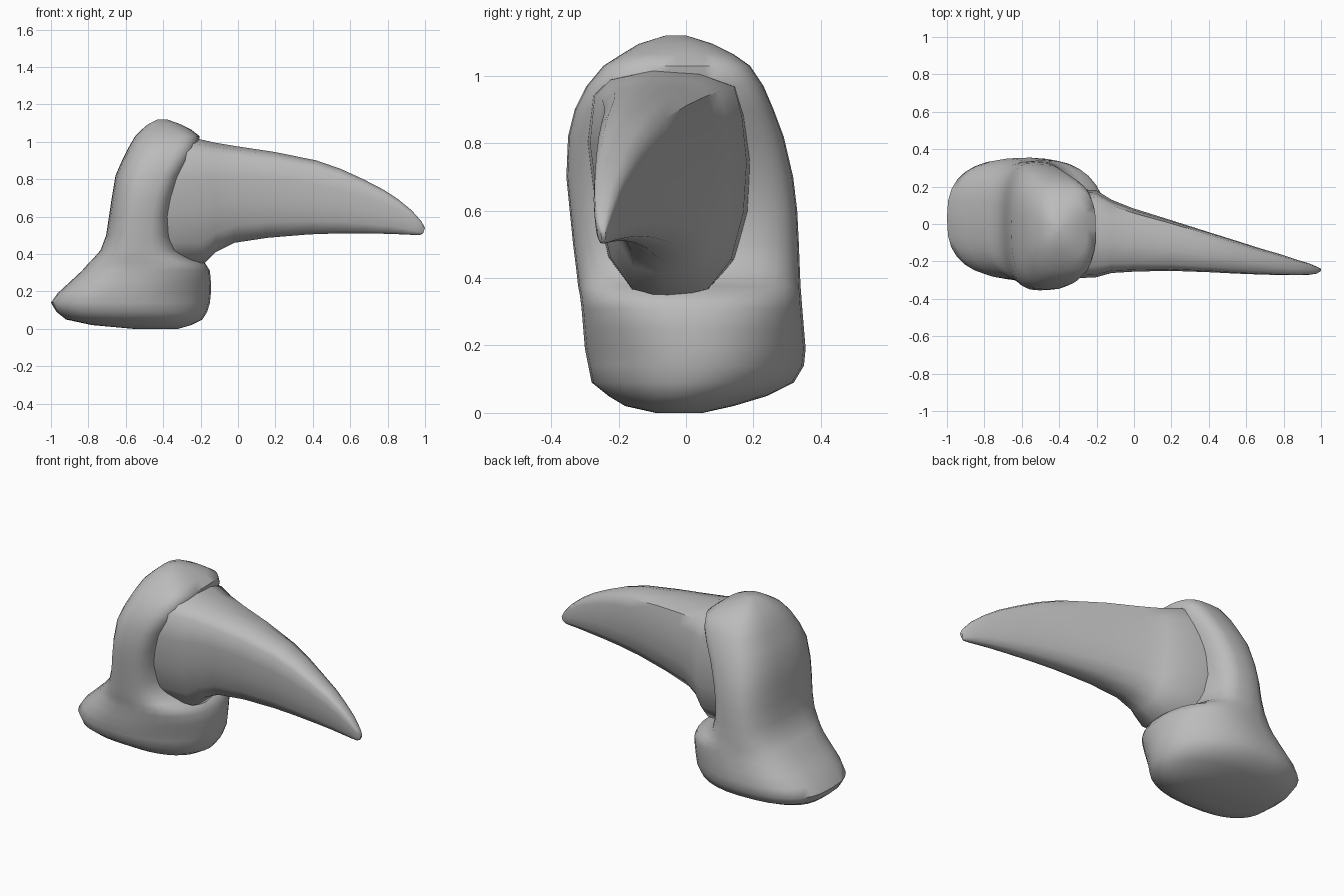
import bpy, bmesh, math

cube = bpy.data.objects.get("Cube")
if cube:
    bpy.data.objects.remove(cube)

grey = bpy.data.materials.new("plain_grey")
grey.use_nodes = True
tone = (0.5, 0.5, 0.5, 1)
grey.diffuse_color = tone
grey.node_tree.nodes["Principled BSDF"].inputs["Base Color"].default_value = tone


def loft(name, rings, angle):
    """Skin a list of equal-length point rings and cap both ends."""
    bm = bmesh.new()
    rows = [[bm.verts.new(p) for p in ring] for ring in rings]
    n = len(rows[0])
    for a, b in zip(rows, rows[1:]):
        for i in range(n):
            j = (i + 1) % n
            bm.faces.new((a[i], a[j], b[j], b[i]))
    bm.faces.new(rows[0])
    bm.faces.new(rows[-1])
    bmesh.ops.recalc_face_normals(bm, faces=bm.faces)
    mesh = bpy.data.meshes.new(name)
    bm.to_mesh(mesh)
    bm.free()
    obj = bpy.data.objects.new(name, mesh)
    bpy.context.collection.objects.link(obj)
    mesh.materials.append(grey)
    bpy.ops.object.select_all(action="DESELECT")
    obj.select_set(True)
    bpy.context.view_layer.objects.active = obj
    bpy.ops.object.shade_smooth_by_angle(angle=math.radians(angle))


def rounded_ring(z, x0, x1, y0, y1, front_power, n=32):
    """Horizontal rounded outline; front_power sets how square the +x half is."""
    ring = []
    for i in range(n):
        c, s = math.cos(math.tau * i / n), math.sin(math.tau * i / n)
        power = front_power if c > 0 else 2.7
        bx, by = (math.copysign(abs(v) ** (2 / power), v) for v in (c, s))
        ring.append(((x0 + x1) / 2 + (x1 - x0) / 2 * bx,
                     (y0 + y1) / 2 + (y1 - y0) / 2 * by, z))
    return ring


# Toe bone: height, x range, y range, squareness on the claw side
toe = [(0, -.56, -.32, -.09, .05, 2), (.02, -.78, -.25, -.18, .14, 2),
       (.05, -.92, -.19, -.23, .24, 2), (.09, -.97, -.165, -.28, .32, 2),
       (.14, -1, -.15, -.29, .35, 2), (.19, -.965, -.145, -.3, .355, 2),
       (.25, -.9, -.145, -.305, .35, 2.1), (.31, -.835, -.15, -.31, .345, 2.2),
       (.35, -.8, -.175, -.315, .342, 2.3), (.375, -.775, -.24, -.32, .34, 2.5),
       (.42, -.735, -.32, -.325, .338, 2.9), (.5, -.705, -.35, -.335, .335, 3.2),
       (.6, -.69, -.355, -.345, .33, 3.4), (.7, -.675, -.335, -.355, .318, 3.4),
       (.82, -.655, -.29, -.35, .29, 3.4), (.9, -.62, -.245, -.33, .26, 3.4),
       (.97, -.585, -.215, -.295, .23, 3.4), (1.03, -.55, -.205, -.245, .19, 3.2),
       (1.065, -.515, -.25, -.19, .14, 2.8), (1.095, -.48, -.31, -.14, .08, 2.4),
       (1.12, -.43, -.38, -.06, 0, 2)]
loft("toe_bone", [rounded_ring(*r) for r in toe], 60)

# Claw cross-section: front to back, bottom to top, bulging at mid height
section = [(.03, .89), (.13, .96), (.4, 1), (.7, .985), (.92, .93), (.97, .8),
           (1, .6), (.98, .38), (.9, .17), (.75, .04), (.5, 0), (.27, .04),
           (.13, .18), (.05, .42), (0, .68)]
# Claw stations: top x, top z, bottom x, bottom z, y range
stations = [(-.42, 1.02, -.4, .34, -.295, .195), (-.21, 1.015, -.19, .34, -.285, .18),
            (-.12, .995, -.12, .41, -.262, .13), (0, .975, -.02, .46, -.255, .085),
            (.2, .945, .16, .487, -.25, .025), (.42, .9, .38, .505, -.258, -.045),
            (.55, .855, .53, .51, -.265, -.088), (.67, .8, .68, .51, -.27, -.13),
            (.78, .743, .8, .508, -.273, -.163), (.86, .69, .88, .505, -.274, -.19),
            (.93, .632, .94, .502, -.272, -.21), (.98, .575, .975, .502, -.265, -.228),
            (1, .54, .99, .51, -.252, -.238)]
claw = []
for xt, zt, xb, zb, y0, y1 in stations:
    claw.append([(xb + (xt - xb) * v, y0 + (y1 - y0) * u, zb + (zt - zb) * v)
                 for u, v in section])
loft("claw", claw, 52)
